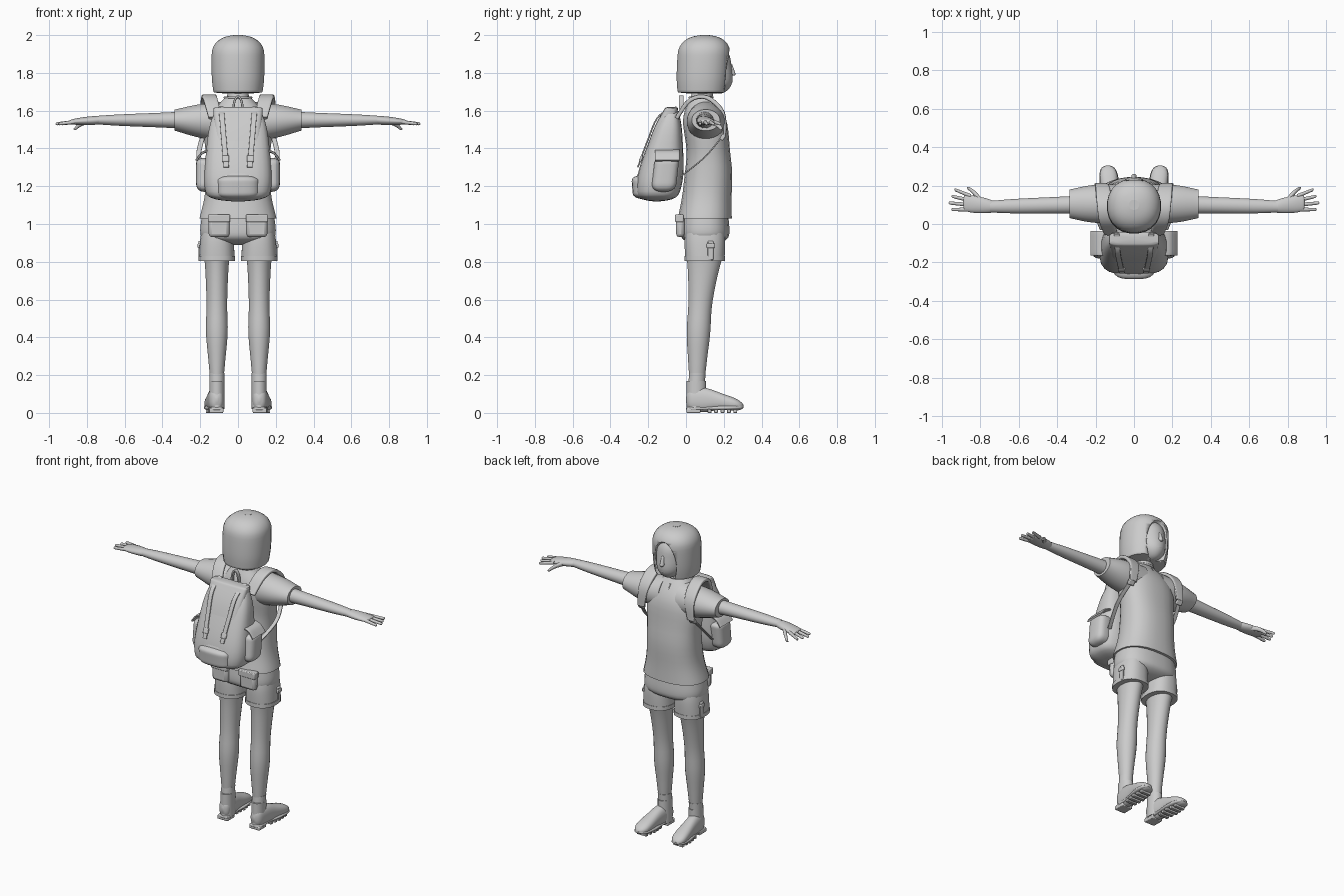
import bpy, bmesh, math
from mathutils import Vector, Matrix

if "Cube" in bpy.data.objects:
    bpy.data.objects.remove(bpy.data.objects["Cube"], do_unlink=True)

X, Y, Z = Matrix.Identity(3)
RINGS = SIDES = 24

grey = bpy.data.materials.new("plain grey")
grey.use_nodes = True
grey.diffuse_color = (.6, .6, .6, 1)
grey.node_tree.nodes["Principled BSDF"].inputs["Base Color"].default_value = grey.diffuse_color


def finish(name, bm, mirror=False, bevel=False):
    """Turn a bmesh into a shaded object with its modifiers."""
    bmesh.ops.recalc_face_normals(bm, faces=bm.faces)
    mesh = bpy.data.meshes.new(name)
    bm.to_mesh(mesh)
    bm.free()
    mesh.materials.append(grey)
    part = bpy.data.objects.new(name, mesh)
    bpy.context.collection.objects.link(part)
    if bevel:
        rounding = part.modifiers.new("Rounding", "BEVEL")
        rounding.width, rounding.segments = bevel, 2
    if mirror:
        part.modifiers.new("Mirror", "MIRROR")
    bpy.ops.object.select_all(action="DESELECT")
    bpy.context.view_layer.objects.active = part
    part.select_set(True)
    bpy.ops.object.shade_smooth_by_angle(angle=math.radians(40))
    return part


def sample(values, t):
    """Smooth curve through evenly spaced values, for t from start to end."""
    last = len(values) - 1
    i = min(int(t * last), max(last - 1, 0))
    f = t * last - i
    before, a, b, after = (values[min(max(k, 0), last)] for k in (i - 1, i, i + 1, i + 2))
    slope_a, slope_b = (b - before) / 2, (after - a) / 2
    blend = f * f * (3 - 2 * f)
    return (a + (b - a) * blend + slope_a * (f * (1 - f) ** 2) - slope_b * (f * f * (1 - f)))


def dome(distance, length):
    """Scale that rounds off an end over the given share of the path."""
    if distance >= length:
        return 1
    return max(math.sqrt(1 - (1 - distance / length) ** 2), .2)


def squash(value, power):
    return math.copysign(abs(value) ** (2 / power), value)


def sweep(name, path, widths, flat=(1,), side=X, up=None, power=2, domes=(0, 0), mirror=False):
    """Sweep a rounded section along a path; flat is its depth-to-width ratio."""
    bm = bmesh.new()
    path = [Vector(point) for point in path]
    steps = [(1 - math.cos(math.pi * i / RINGS)) / 2 for i in range(RINGS + 1)]
    centres = [sample(path, t) for t in steps]
    rings = []
    for i, (t, centre) in enumerate(zip(steps, centres)):
        along = centres[min(i + 1, RINGS)] - centres[max(i - 1, 0)]
        depth_axis = up or along.cross(side).normalized()
        width = sample(widths, t) * dome(t, domes[0]) * dome(1 - t, domes[1])
        depth = width * sample(flat, t)
        angles = [math.tau * (k + .5) / SIDES for k in range(SIDES)]
        rings.append([bm.verts.new(centre + side * width * squash(math.cos(a), power)
                                   + depth_axis * depth * squash(math.sin(a), power)) for a in angles])
    for lower, upper in zip(rings, rings[1:]):
        for k in range(SIDES):
            bm.faces.new((lower[k], lower[k - 1], upper[k - 1], upper[k]))
    bm.faces.new(rings[0])
    bm.faces.new(rings[-1])
    return finish(name, bm, mirror)


def column(name, path, widths, flat=(1,), **options):
    """Upright sweep whose sections stay level."""
    return sweep(name, path, widths, flat, up=Y, **options)


def ribbon(name, path, widths, flat=(.3,)):
    """Mirrored flat strap that follows a path."""
    return sweep(name, path, widths, flat, power=5, mirror=True)


def box(name, centre, size, tilt=0, bevel=.005, mirror=True):
    bm = bmesh.new()
    place = Matrix.Translation(centre) @ Matrix.Rotation(tilt, 4, "X")
    bmesh.ops.create_cube(bm, size=1, matrix=place @ Matrix.Diagonal((*size, 1)))
    return finish(name, bm, mirror, bevel)


def ball(name, centre, radii):
    bm = bmesh.new()
    place = Matrix.Translation(centre) @ Matrix.Diagonal((*radii, 1))
    bmesh.ops.create_uvsphere(bm, u_segments=SIDES, v_segments=SIDES, radius=1, matrix=place)
    return finish(name, bm)


def arc(centre, across, rise, turn):
    """Points on an ellipse, starting along x and turning towards the rise vector."""
    angles = [turn * k / SIDES for k in range(SIDES + 1)]
    return [Vector(centre) + X * across * math.cos(a) + rise * math.sin(a) for a in angles]


# Head, face and neck
column("head", [(0, .17, 1.69), (0, .125, 1.83), (0, .11, 1.96)], [.05, .09, .1, .1],
       [1.2], domes=(.25, .4))
column("nose", [(0, .235, 1.85), (0, .25, 1.785)], [.008, .016], domes=(.2, .3))
ball("mouth", (0, .235, 1.75), (.025, .01, .01))
column("neck", [(0, .07, 1.6), (0, .1, 1.76)], [.06, .055])

# Bobbed hair with an opening carved for the face
hair = column("hair", [(0, .085, 1.69), (0, .1, 2)], [.13, .14, .14, .13], power=2.2, domes=(.05, .35))
cutter = ball("face_cutter", (0, .27, 1.78), (.09, .12, .165))
carve = hair.modifiers.new("Face opening", "BOOLEAN")
carve.operation, carve.object = "DIFFERENCE", cutter
bpy.context.view_layer.objects.active = hair
bpy.ops.object.modifier_apply(modifier=carve.name)
bpy.data.objects.remove(cutter, do_unlink=True)

# Shirt with sleeves, collar and neck slit
column("shirt", [(0, .1, 1.03), (0, .12, 1.35), (0, .08, 1.67)], [.205, .175, .17, .175, .07],
       [.7, .75, .65, .8], power=2.4)
sweep("sleeves", [(.06, .105, 1.54), (.335, .105, 1.55)], [.1, .1, .075], [1.1, .9, .75],
      side=Y, up=Z, mirror=True)
sweep("collar", arc((0, .08, 1.67), .07, Y * .06, math.tau), [.006], side=Z)
box("neck_slit", (0, .17, 1.61), (.006, .02, .06), tilt=.5, bevel=.002, mirror=False)

# Arms and hands
sweep("arms", [(.3, .1, 1.55), (.75, .09, 1.55)], [.047, .043, .038, .03], [.95, .75],
      side=Y, up=Z, mirror=True)
sweep("palms", [(.73, .09, 1.55), (.89, .11, 1.54)], [.03, .04, .045, .04], [.7, .3],
      side=Y, up=Z, domes=(0, .1), mirror=True)
for i, label in enumerate(("index", "middle", "ring", "little")):
    root = (.85, .145 - .023 * i, 1.542)
    tip = (.965 - .015 * abs(i - 2), .18 - .035 * i, 1.53)
    sweep(label + "_fingers", [root, tip], [.011, .008], side=Y, up=Z, domes=(0, .1), mirror=True)
sweep("thumbs", [(.78, .1, 1.55), (.83, .16, 1.53), (.865, .19, 1.5)], [.017, .013, .008],
      domes=(0, .1), mirror=True)

# Shorts with cuffs, back pockets and side tabs
column("shorts_seat", [(0, .1, .89), (0, .1, 1.08)], [.17, .2, .195, .18], [.65], power=2.5, domes=(.3, 0))
leg_x = .112
column("shorts_legs", [(leg_x, .1, .81), (leg_x, .1, 1)], [.095, .09, .075], [1.1, 1.3],
       power=2.4, mirror=True)
column("shorts_cuffs", [(leg_x, .1, .805), (leg_x, .1, .83)], [.098], [1.1], power=2.4, mirror=True)
box("back_pockets", (.1, -.03, .985), (.11, .045, .11), bevel=.018)
box("back_pocket_flaps", (.1, -.035, 1.03), (.116, .045, .04))
box("side_tabs", (.203, .13, .86), (.014, .03, .1))
box("side_tab_buttons", (.206, .13, .885), (.016, .042, .025))

# Legs and socks
column("legs", [(leg_x, .058, .17), (leg_x, .07, .5), (leg_x, .1, .84)],
       [.035, .045, .058, .055, .06, .068], [1.15, 1.1, 1.45], mirror=True)
column("socks", [(leg_x, .056, .15), (leg_x, .06, .21)], [.04], [1.1], mirror=True)

# Boots with heels and treaded soles, toes turned slightly outward
column("boot_shafts", [(leg_x, .055, .02), (leg_x, .055, .17)], [.04], [1.3], mirror=True)
sweep("boot_feet", [(leg_x, 0, .07), (.125, .15, .065), (.136, .305, .035)],
      [.035, .04, .042, .047, .04], [1.6, 1.6, .9, .6], up=Z, power=2.4, domes=(.15, .2), mirror=True)
sweep("boot_soles", [(leg_x, 0, .022), (.136, .305, .03)], [.035, .04, .038, .05, .048, .03],
      [.25], up=Z, power=3, domes=(.05, .1), mirror=True)
box("boot_heels", (.115, .04, .012), (.075, .075, .024))
for k in range(5):
    y = .125 + k * .034
    box("boot_tread", (.118 + y * .05, y, .01), (.085 - abs(k - 2) * .008, .02, .02), bevel=.003)

# Backpack body, flap and pockets
column("backpack_body", [(0, -.155, 1.12), (0, -.12, 1.36), (0, -.075, 1.61)],
       [.16, .18, .172, .155, .12], [.65, .68, .62, .48, .3], power=3.2, domes=(.12, .06))
column("backpack_flap", [(0, -.155, 1.385), (0, -.075, 1.62)], [.118, .132], [.5, .45, .25],
       power=4.5, domes=(0, .05))
column("backpack_front_pocket", [(0, -.2, 1.13), (0, -.21, 1.26)], [.115], [.7], power=3, domes=(.3, .3))
column("backpack_front_panel", [(0, -.19, 1.25), (0, -.15, 1.385)], [.11], [.65, .5], power=3.5)
column("backpack_side_pockets", [(.172, -.12, 1.17), (.172, -.1, 1.35)], [.05], [1.3],
       power=3, domes=(.3, .2), mirror=True)
sweep("side_pocket_flaps", [(.15, -.1, 1.39), (.19, -.1, 1.375), (.222, -.1, 1.335)], [.065],
      [.1], side=Y, power=5, mirror=True)

# Webbing, buckles, handle and shoulder straps
ribbon("flap_straps", [(.09, -.05, 1.62), (.085, -.145, 1.57), (.075, -.2, 1.45), (.062, -.255, 1.3)], [.014])
box("strap_buckles", (.065, -.238, 1.345), (.036, .014, .036), tilt=-.4)
sweep("carry_handle", arc((0, -.025, 1.605), .024, Z * .07, math.pi), [.012], [.5], side=Y, power=4)
ribbon("shoulder_straps", [(.12, -.05, 1.56), (.145, .02, 1.655), (.155, .11, 1.67), (.165, .195, 1.59),
                           (.18, .205, 1.465)], [.036, .038, .038, .025])
ribbon("lower_straps", [(.182, .205, 1.48), (.208, .1, 1.355), (.165, -.03, 1.25)], [.013])
box("strap_adjusters", (.185, .195, 1.46), (.04, .022, .035), tilt=-.6)
